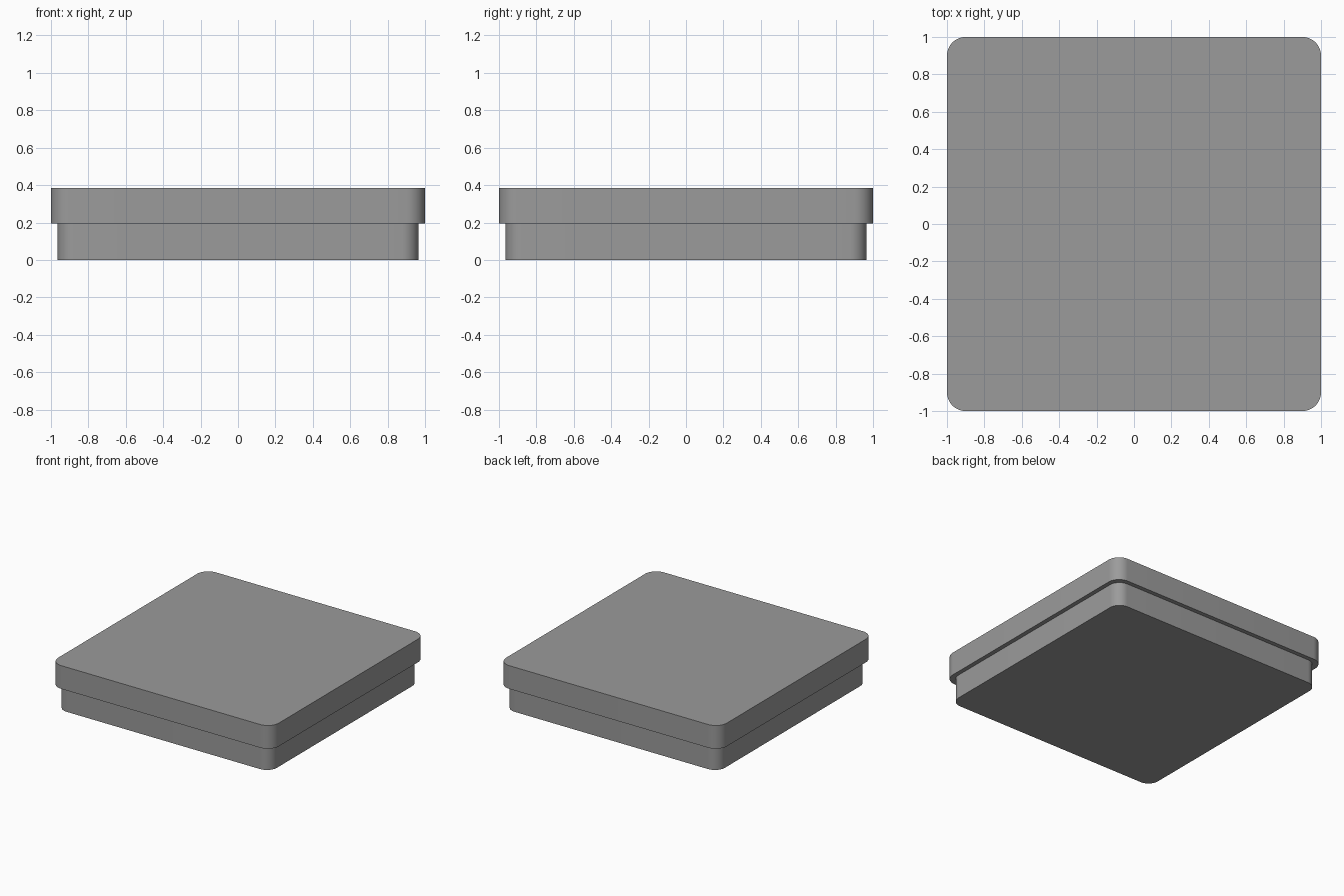
import bpy, bmesh
from math import sin, cos, pi, radians

if "Cube" in bpy.data.objects:
    bpy.data.objects.remove(bpy.data.objects["Cube"])

# Mid grey shared by both parts
grey = bpy.data.materials.new("mid_grey")
grey.diffuse_color = (0.328, 0.328, 0.328, 1)
grey.use_nodes = True
grey.node_tree.nodes["Principled BSDF"].inputs["Base Color"].default_value = grey.diffuse_color


def rounded_slab(name, half, radius, z0, z1, steps=12):
    """Solid square slab with rounded vertical corners."""
    bm = bmesh.new()
    ring = []
    for corner, (sx, sy) in enumerate([(1, 1), (-1, 1), (-1, -1), (1, -1)]):
        for i in range(steps + 1):
            a = (corner + i / steps) * pi / 2
            ring.append(bm.verts.new((sx * (half - radius) + radius * cos(a),
                                      sy * (half - radius) + radius * sin(a), z0)))
    bottom = bm.faces.new(ring)
    top = bmesh.ops.extrude_face_region(bm, geom=[bottom], use_keep_orig=True)
    verts = [g for g in top["geom"] if isinstance(g, bmesh.types.BMVert)]
    bmesh.ops.translate(bm, verts=verts, vec=(0, 0, z1 - z0))
    bmesh.ops.recalc_face_normals(bm, faces=bm.faces[:])
    mesh = bpy.data.meshes.new(name)
    bm.to_mesh(mesh)
    bm.free()
    mesh.materials.append(grey)
    obj = bpy.data.objects.new(name, mesh)
    bpy.context.collection.objects.link(obj)
    bpy.ops.object.select_all(action='DESELECT')
    obj.select_set(True)
    bpy.context.view_layer.objects.active = obj
    bpy.ops.object.shade_smooth_by_angle(angle=radians(30))
    return obj


# Inset lower tray
rounded_slab("box_base", 0.965, 0.09, 0.0, 0.195)
# Slightly wider lid resting on it
rounded_slab("box_lid", 1.0, 0.1, 0.195, 0.385)
